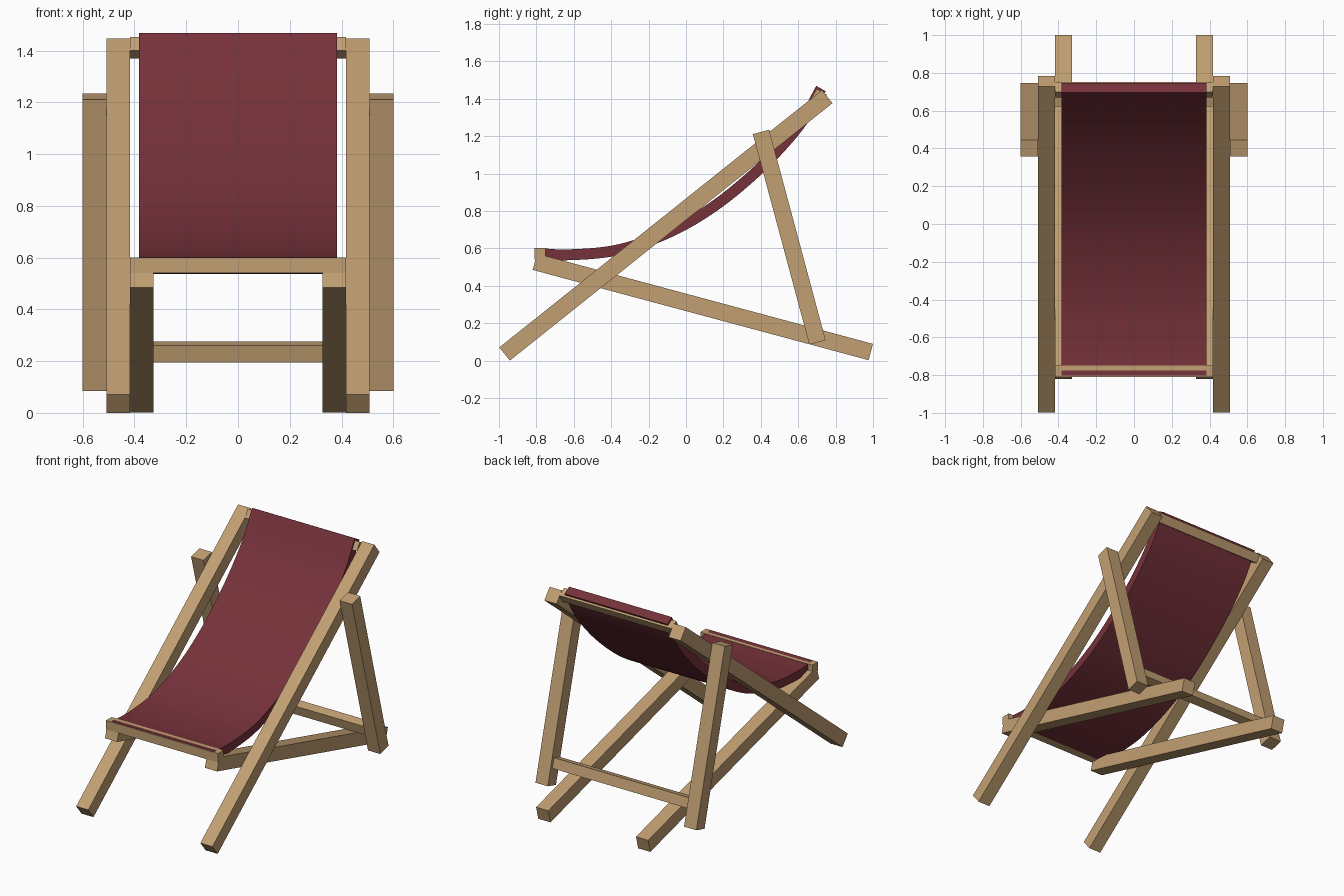
import bpy, bmesh, math
from mathutils import Vector

if "Cube" in bpy.data.objects:
    bpy.data.objects.remove(bpy.data.objects["Cube"])


def material(name, rgb):
    m = bpy.data.materials.new(name)
    m.diffuse_color = (*rgb, 1)
    m.use_nodes = True
    m.node_tree.nodes["Principled BSDF"].inputs["Base Color"].default_value = m.diffuse_color
    return m


wood = material("light wood", (0.54, 0.35, 0.17))
cloth = material("maroon canvas", (0.18, 0.031, 0.042))


def extrude_x(name, outline, x0, x1, mat):
    """Prism from a (y, z) outline, running from x0 to x1."""
    bm = bmesh.new()
    face = bm.faces.new([bm.verts.new((x0, y, z)) for y, z in outline])
    new = bmesh.ops.extrude_face_region(bm, geom=[face])["geom"]
    bmesh.ops.translate(bm, vec=(x1 - x0, 0, 0),
                        verts=[v for v in new if isinstance(v, bmesh.types.BMVert)])
    bmesh.ops.recalc_face_normals(bm, faces=bm.faces)
    me = bpy.data.meshes.new(name)
    bm.to_mesh(me)
    bm.free()
    me.materials.append(mat)
    ob = bpy.data.objects.new(name, me)
    bpy.context.collection.objects.link(ob)
    return ob


def beam(name, a, b, width, x0, x1):
    """Plank whose centre line runs from a to b in the (y, z) plane."""
    a, b = Vector(a), Vector(b)
    d = (b - a).normalized()
    n = Vector((-d.y, d.x)) * width / 2
    return extrude_x(name, [a + n, a - n, b - n, b + n], x0, x1, wood)


# Side frames: back rail, seat rail and rear strut on each side
for side, s in (("right", 1), ("left", -1)):
    beam(side + "_back_rail", (-0.97, 0.035), (0.755, 1.411), 0.09, s * 0.418, s * 0.508)
    beam(side + "_seat_rail", (-0.808, 0.528), (0.988, 0.0455), 0.09, s * 0.327, s * 0.418)
    beam(side + "_rear_strut", (0.401, 1.222), (0.703, 0.097), 0.09, s * 0.508, s * 0.6)

# Cross bars
beam("front_bar", (-0.81, 0.571), (-0.75, 0.571), 0.06, -0.418, 0.418)
beam("rear_bar", (0.651, 0.268), (0.669, 0.203), 0.06, -0.51, 0.51)
beam("top_bar", (0.696, 1.385), (0.726, 1.437), 0.062, -0.418, 0.418)

# Sagging canvas: underside curve, thickened upwards
under = [Vector(p) for p in (
    (-0.806, 0.545), (-0.64, 0.536), (-0.4, 0.555), (-0.2, 0.61), (0, 0.698),
    (0.2, 0.825), (0.4, 0.992), (0.55, 1.145), (0.66, 1.285), (0.747, 1.44))]
ctrl = [2 * under[0] - under[1]] + under + [2 * under[-1] - under[-2]]
lower, upper = [], []
STEPS = 6
for i in range(1, len(ctrl) - 2):
    p0, p1, p2, p3 = ctrl[i - 1:i + 3]
    last = i == len(ctrl) - 3
    for k in range(STEPS + (1 if last else 0)):
        t = k / STEPS
        p = 0.5 * (2 * p1 + (p2 - p0) * t + (2 * p0 - 5 * p1 + 4 * p2 - p3) * t * t
                   + (3 * p1 - p0 - 3 * p2 + p3) * t ** 3)
        d = 0.5 * ((p2 - p0) + (2 * p0 - 5 * p1 + 4 * p2 - p3) * 2 * t
                   + (3 * p1 - p0 - 3 * p2 + p3) * 3 * t * t)
        d.normalize()
        lower.append(p)
        upper.append(p + Vector((-d.y, d.x)) * 0.058)
canvas = extrude_x("canvas_seat", lower + upper[::-1], -0.383, 0.383, cloth)
bpy.context.view_layer.objects.active = canvas
canvas.select_set(True)
bpy.ops.object.shade_smooth_by_angle(angle=math.radians(30))
